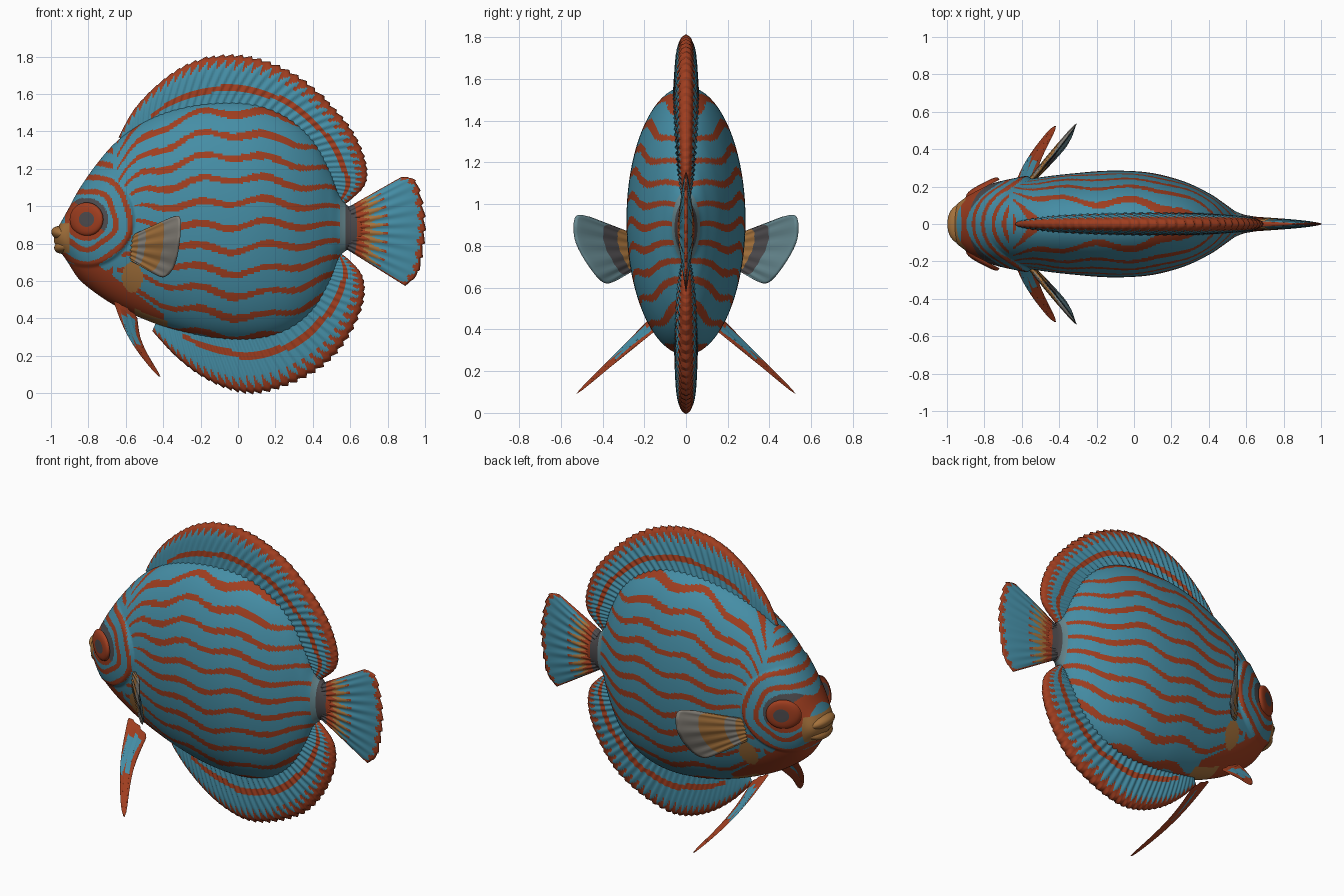
import bpy, bmesh
from math import sin, cos, pi, hypot, atan2, floor
from mathutils import Vector

cube = bpy.data.objects.get("Cube")
if cube:
    bpy.data.objects.remove(cube)

# Materials
PALETTE = [("teal_blue", (0.060, 0.27, 0.38)), ("rust_red", (0.35, 0.048, 0.014)),
           ("tan", (0.38, 0.17, 0.045)), ("dark_grey", (0.075, 0.07, 0.075)),
           ("pale_grey", (0.24, 0.22, 0.19)), ("slate", (0.13, 0.24, 0.27))]
BLUE, RED, TAN, DARK, GREY, SLATE = range(len(PALETTE))
MATS = []
for label, rgb in PALETTE:
    mat = bpy.data.materials.new(label)
    mat.use_nodes = True
    mat.diffuse_color = (*rgb, 1)
    shader = mat.node_tree.nodes["Principled BSDF"]
    shader.inputs["Base Color"].default_value = (*rgb, 1)
    shader.inputs["Roughness"].default_value = 0.7
    MATS.append(mat)


def spline(rows, u):
    """Smooth curve through rows of any width, u from 0 to 1."""
    n = len(rows) - 1
    i = min(int(u * n), n - 1)
    t = u * n - i
    a, b, c, d = (Vector(rows[max(0, min(n, k))]) for k in range(i - 1, i + 3))
    return b + (c - a) * (t / 2) + (a * 2 - b * 5 + c * 4 - d) * (t * t / 2) \
        + (b * 3 - a - c * 3 + d) * (t ** 3 / 2)


def surface(name, nu, nv, point, colour):
    """Grid surface from point(u, t), each face coloured by colour(u, t, centre)."""
    bm = bmesh.new()
    grid = [[bm.verts.new(point(i / nu, j / nv)) for j in range(nv + 1)]
            for i in range(nu + 1)]
    for i in range(nu):
        for j in range(nv):
            f = bm.faces.new((grid[i][j], grid[i + 1][j], grid[i + 1][j + 1], grid[i][j + 1]))
            f.material_index = colour((i + .5) / nu, (j + .5) / nv, f.calc_center_median())
            f.smooth = True
    bmesh.ops.remove_doubles(bm, verts=bm.verts, dist=1e-5)
    bmesh.ops.recalc_face_normals(bm, faces=bm.faces)
    mesh = bpy.data.meshes.new(name)
    bm.to_mesh(mesh)
    bm.free()
    for mat in MATS:
        mesh.materials.append(mat)
    obj = bpy.data.objects.new(name, mesh)
    bpy.context.collection.objects.link(obj)


# Body: x, top, bottom, half width
EYE_X, EYE_Z = -0.81, 0.93
BODY = [(-.985, .84, .81, 0), (-.955, .90, .765, .085), (-.91, .98, .70, .125),
        (-.85, 1.09, .61, .165), (-.76, 1.22, .535, .20), (-.65, 1.345, .465, .225),
        (-.5, 1.455, .395, .25), (-.33, 1.525, .335, .27), (-.13, 1.56, .29, .285),
        (.08, 1.555, .28, .275), (.26, 1.49, .325, .23), (.4, 1.37, .43, .165),
        (.49, 1.21, .58, .105), (.54, 1.07, .72, .07), (.59, 1.0, .77, .05),
        (.66, .97, .79, .035), (.70, .89, .88, 0)]


def body_point(u, t):
    x, top, bottom, w = spline(BODY, u)
    a = 2 * pi * t
    a -= .22 * sin(2 * a)
    y = max(w, 0) * cos(a)
    z = (top + bottom) / 2 + (top - bottom) / 2 * sin(a)
    # raised gill cover
    r = hypot(x - EYE_X, z - EYE_Z)
    y *= 1 + .08 * max(0, min(1, (.26 - r) / .02))
    return x, y, z


def body_colour(u, t, c):
    x, z = c.x, c.z
    dx, dz = x - EYE_X, z - EYE_Z
    r = hypot(dx, dz)
    if x > .545:
        return SLATE if x < .575 else DARK if x < .635 else RED
    if x < -.9 and .75 < z < .91:
        return TAN
    if r < .115:
        return DARK if dx + dz > .03 else RED
    if hypot((x + .565) / .055, (z - .62) / .08) < 1:
        return TAN
    if abs(c.y) < .09 and -.55 < x < -.38 and z < .5:
        return TAN
    if r > .25 and x < -.4 and z < .5 - .75 * (x + .5):
        return RED
    if r < .268 or x < -.67:
        # rings around the eye
        ring = (r - .14 + .008 * sin(5 * atan2(dz, dx))) / .078
        return RED if ring - floor(ring) < .38 else BLUE
    # wavy flank stripes, drooping behind the head
    droop = 2.5 * max(0, -.46 - x) ** 2 if z > 1 else 0
    wave = .017 * cos(18 * (x + .2)) + .008 * sin(9 * x + 7 * z)
    s = (z + droop - .9 - wave) / (.122 * (1 - .9 * x * x))
    width = .15 + .03 * sin(11 * x + 5 * z)
    return RED if abs(s - round(s)) < width and x > -.645 else BLUE


surface("body", 280, 300, body_point, body_colour)

# Dorsal, anal and tail fins: root x, z then edge x, z
DORSAL = [(-.6, 1.34, -.64, 1.37), (-.5, 1.4, -.55, 1.53), (-.4, 1.45, -.4, 1.68),
          (-.25, 1.5, -.24, 1.775), (-.1, 1.52, -.05, 1.81), (.05, 1.51, .14, 1.78),
          (.2, 1.46, .33, 1.69), (.32, 1.38, .49, 1.55), (.4, 1.28, .615, 1.4),
          (.45, 1.18, .685, 1.24), (.48, 1.1, .685, 1.12), (.5, 1.04, .6, 1.03),
          (.52, 1.0, .53, .99)]
ANAL = [(-.42, .42, -.46, .33), (-.33, .38, -.34, .2), (-.22, .36, -.2, .09),
        (-.1, .34, -.05, .02), (.05, .33, .1, .0), (.18, .36, .28, .05),
        (.3, .44, .46, .15), (.38, .53, .59, .30), (.44, .62, .67, .48),
        (.47, .68, .67, .62), (.5, .73, .6, .71), (.52, .77, .53, .76)]
TAIL = [(.58, .99, .88, 1.16), (.58, .96, .95, 1.14), (.58, .92, .985, 1.03),
        (.58, .88, 1.0, .9), (.58, .84, .99, .77), (.58, .8, .965, .64),
        (.58, .77, .9, .57)]


def fold(t):
    """Run out along one side of a fin and back along the other."""
    return 1 - abs(2 * t - 1), (1 if t < .5 else -1)


def median_fin(name, rows, rays, slant, notch, taper, nu, nv, root, edge, colour):
    def point(u, t):
        v, side = fold(t)
        ix, iz, ox, oz = spline(rows, u)
        phase = u * rays - slant * v
        tooth = (phase - floor(phase)) * sin(pi * u) - .5
        reach = v * (1 + notch * tooth * v ** 4)
        thick = (root + (edge - root) * v) * max(0, sin(pi * u)) ** .4 * (1 - taper * u ** 4)
        thick *= (1 - v ** 6) ** .5 * (1 + .1 * sin(2 * pi * phase))
        return ix + (ox - ix) * reach, side * thick, iz + (oz - iz) * reach

    def fin_colour(u, t, c):
        v = fold(t)[0]
        return colour(u, v, sin(2 * pi * (u * rays - slant * v)))
    surface(name, nu, nv, point, fin_colour)


def ribbon_colour(u, v, ray):
    if v > .83 + .1 * ray - .05 * u:
        return RED
    return RED if abs(v - .29 - .27 * u) < .06 and u > .12 else BLUE


def tail_colour(u, v, ray):
    if v < .14:
        return DARK
    if v < .26 + .05 * ray or v > .93 + .03 * ray or u < .03 or u > .97:
        return RED
    if v < .4 + .09 * ray:
        return TAN
    return RED if ray > .5 and v < .53 else BLUE


median_fin("dorsal_fin", DORSAL, 46, 2, .07, .5, 230, 48, .06, .045, ribbon_colour)
median_fin("anal_fin", ANAL, 42, 2, .07, .5, 210, 48, .055, .045, ribbon_colour)
median_fin("tail_fin", TAIL, 11, 0, .04, 0, 110, 60, .04, .014, tail_colour)

# Paired fins: root x, y, z then edge x, y, z
PECTORAL = [(-.58, .2, .84, -.36, .46, .94), (-.58, .2, .82, -.31, .53, .94),
            (-.58, .2, .79, -.31, .53, .82), (-.58, .2, .76, -.34, .45, .68),
            (-.58, .2, .73, -.4, .38, .62), (-.58, .2, .71, -.48, .29, .66)]
PELVIC = [(-.66, .13, .49, -.425, .525, .09), (-.6, .14, .45, -.42, .525, .09),
          (-.54, .14, .40, -.415, .525, .09)]


def pectoral_colour(u, v, outer):
    if outer:
        return TAN if v < .2 else GREY if v < .34 else TAN if v < .7 else GREY
    return TAN if v < .4 else DARK if v < .6 else SLATE


def pelvic_colour(u, v, outer):
    return BLUE if abs(u - .55 + .5 * v) < .2 and .12 < v < .55 else RED


def paired_fin(name, rows, thick, bow, rays, colour):
    for label, mirror in (("left", 1), ("right", -1)):
        def point(u, t):
            v, side = fold(t)
            row = spline(rows, u)
            p = Vector(row[:3]).lerp(Vector(row[3:]), v)
            p.x -= bow * sin(pi * v)
            # blade thickness, across its outward and backward sweep
            d = side * thick * (1 - v ** 4) ** .5 * max(0, sin(pi * u)) ** .5
            p += Vector((-.77, .64, 0)) * d * (1 + .25 * sin(2 * pi * rays * u))
            return p.x, p.y * mirror, p.z
        surface(f"{label}_{name}", 40, 40, point,
                lambda u, t, c: colour(u, *(fold(t)[0], t < .5)))


paired_fin("pectoral_fin", PECTORAL, .013, 0, 8, pectoral_colour)
paired_fin("pelvic_fin", PELVIC, .02, .03, 3, pelvic_colour)

# Eyes: shallow domes following the slope of the cheek
for label, mirror in (("left", 1), ("right", -1)):
    def eye_point(u, t):
        r, a = .09 * u, 2 * pi * t
        dx = r * cos(a)
        y = .19 + .52 * dx + .028 * (1 - u ** 4) ** .5
        return EYE_X + dx, mirror * y, EYE_Z + r * sin(a)
    surface(f"{label}_eye", 20, 40, eye_point,
            lambda u, t, c: DARK if u < .45 else RED)

# Lips
for label, x, z, tilt in (("upper_lip", -.93, .85, .3), ("lower_lip", -.915, .79, -.3)):
    bpy.ops.mesh.primitive_uv_sphere_add(segments=32, ring_count=16, location=(x, 0, z),
                                         rotation=(0, tilt, 0))
    lip = bpy.context.object
    lip.name = label
    lip.scale = (.07, .105, .042)
    lip.data.materials.append(MATS[TAN])
    bpy.ops.object.shade_smooth_by_angle()
